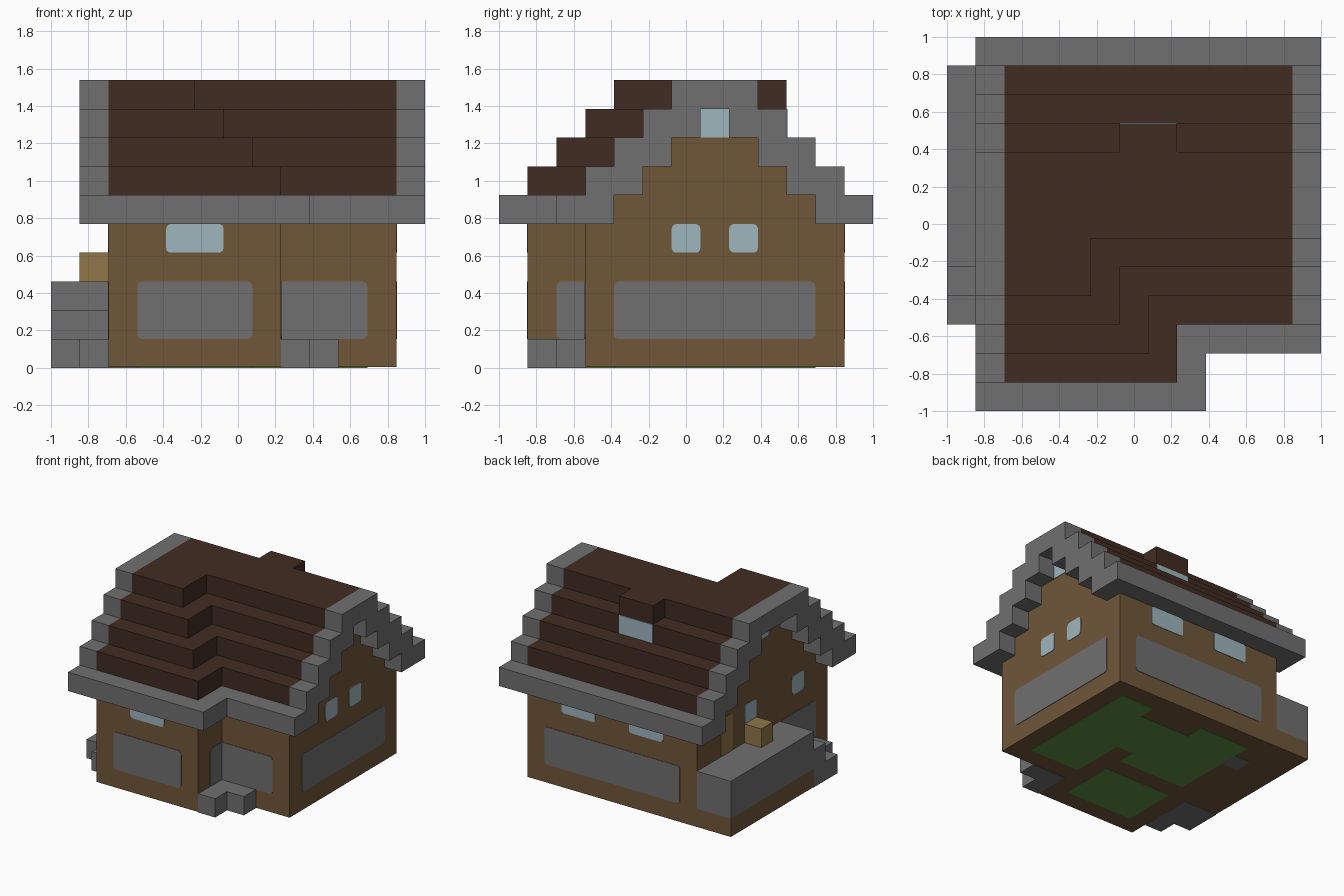
import bpy, bmesh, math
from mathutils import Vector

cube = bpy.data.objects.get("Cube")
if cube:
    bpy.data.objects.remove(cube, do_unlink=True)

U = 2 / 13          # one block; the house is laid out on a 13 x 13 block plan
LIFT = 0.004 / U    # wooden base sits just above the floor patches


def material(name, *rgb):
    lin = [(c / 255 / 12.92) if c < 11 else ((c / 255 + 0.055) / 1.055) ** 2.4 for c in rgb]
    m = bpy.data.materials.new(name)
    m.use_nodes = True
    m.diffuse_color = (*lin, 1)
    m.node_tree.nodes["Principled BSDF"].inputs["Base Color"].default_value = (*lin, 1)
    return m


WOOD = material("wall wood", 112, 86, 57)
ROOF = material("dark roof wood", 65, 44, 34)
STONE = material("grey stone", 112, 112, 112)
GLASS = material("pale glass", 158, 182, 190)
GOLD = material("golden wood", 145, 118, 74)
GREEN = material("green floor", 93, 143, 67)


def finish(name, bm, *mats):
    bmesh.ops.recalc_face_normals(bm, faces=bm.faces)
    mesh = bpy.data.meshes.new(name)
    bm.to_mesh(mesh)
    bm.free()
    for m in mats:
        mesh.materials.append(m)
    ob = bpy.data.objects.new(name, mesh)
    bpy.context.collection.objects.link(ob)
    return ob


def extrude(bm, points, offset):
    face = bm.faces.new([bm.verts.new(p) for p in points])
    new = bmesh.ops.extrude_face_region(bm, geom=[face])["geom"]
    bmesh.ops.translate(bm, vec=offset, verts=[v for v in new if isinstance(v, bmesh.types.BMVert)])


def add_prism(bm, plan, z0, z1):
    extrude(bm, [(x * U - 1, y * U - 1, z0 * U) for x, y in plan], (0, 0, (z1 - z0) * U))


def prism(name, plan, z0, z1, mat):
    bm = bmesh.new()
    add_prism(bm, plan, z0, z1)
    return finish(name, bm, mat)


def rect(x0, x1, y0, y1):
    return [(x0, y0), (x1, y0), (x1, y1), (x0, y1)]


def blocks(name, mat, *boxes):
    bm = bmesh.new()
    for x0, x1, y0, y1, z0, z1 in boxes:
        add_prism(bm, rect(x0, x1, y0, y1), z0, z1)
    return finish(name, bm, mat)


def house_plan(k):
    """L-shaped plan, shrunk by k blocks from the eaves."""
    return [(2, 1 + k), (8 - k, 1 + k), (8 - k, 3 + k), (12, 3 + k), (12, 12 - k), (2, 12 - k)]


def panel(name, axis, side, at, a0, a1, z0, z1, mat, r0=0.17, r1=0.17):
    """Thin plate on a wall; r0 and r1 round its low and high ends."""
    pts = []
    for a, z, sa, sz, r, start in ((a1, z1, -1, -1, r1, 0), (a0, z1, 1, -1, r0, 90),
                                   (a0, z0, 1, 1, r0, 180), (a1, z0, -1, 1, r1, 270)):
        for step in range(4 if r else 1):
            t = math.radians(start + step * 30)
            pts.append((a + r * (sa + math.cos(t)) if r else a,
                        z + r * (sz + math.sin(t)) if r else z))
    base = at * U - 1 - side * 0.002
    verts = []
    for a, z in pts:
        along = a * U - 1
        verts.append((base, along, z * U) if axis == "x" else (along, base, z * U))
    move = Vector((side, 0, 0) if axis == "x" else (0, side, 0)) * 0.006
    bm = bmesh.new()
    extrude(bm, verts, move)
    return finish(name, bm, mat)


# Walls
prism("walls", house_plan(0), LIFT, 6, WOOD)

# Stepped roof, with wooden gable ends
bm = bmesh.new()
for k in range(4):
    add_prism(bm, house_plan(k), 6 + k, 7 + k)
roof = finish("stepped_roof", bm, ROOF, WOOD)
for f in roof.data.polygons:
    if abs(f.normal.x) > 0.9 and not -0.68 < f.center.x < 0.83:
        f.material_index = 1
blocks("dormer", ROOF, (6, 8, 9, 10, 9, 10))

# Stone eaves
prism("front_eave", [(1, 0), (9, 0), (9, 2), (13, 2), (13, 4), (12, 4), (12, 3), (8, 3),
                     (8, 1), (2, 1), (2, 2), (1, 2)], 5, 6, STONE)
prism("back_eave", [(1, 11), (2, 11), (2, 12), (12, 12), (12, 11), (13, 11), (13, 13), (1, 13)],
      5, 6, STONE)

# Stone gable trim at both ends
for name, x, front in (("left_gable_trim", 12, 3), ("right_gable_trim", 1, 1)):
    steps = [(x, x + 1, front + 3, 9, 9, 10)]
    for k in range(3):
        steps.append((x, x + 1, front + k, front + k + 2, 6 + k, 7 + k))
        steps.append((x, x + 1, 10 - k, 12 - k, 6 + k, 7 + k))
    blocks(name, STONE, *steps)

# Side terrace with its steps, and the front steps
blocks("terrace_base", WOOD, (0, 2, 5, 12, LIFT, 1))
blocks("terrace", STONE, (0, 2, 5, 12, 1, 3))
blocks("terrace_steps", STONE, (0, 2, 3, 5, 0, 1), (1, 2, 2, 3, 0, 1), (0, 2, 4, 5, 1, 2))
blocks("front_steps", STONE, (8, 9, 1, 3, 0, 1), (9, 10, 2, 3, 0, 1))
blocks("terrace_seat", GOLD, (1, 2, 7, 8, 3, 4))

# Stone wall panels
panel("front_bay_panel", "y", -1, 1, 3, 7, 1, 3, STONE)
panel("front_panel", "y", -1, 3, 8, 11, 1, 3, STONE, r0=0)
panel("bay_side_panel", "x", 1, 8, 2, 3, 1, 3, STONE, r1=0)
panel("left_panel", "x", 1, 12, 4, 11, 1, 3, STONE)
panel("right_panel", "x", -1, 2, 2, 5, 1, 3, STONE, r1=0)
panel("back_panel", "y", 1, 12, 3, 11, 1, 3, STONE)

# Windows and door
panel("front_window", "y", -1, 1, 4, 6, 4, 5, GLASS)
for y in (6, 8):
    panel("left_window", "x", 1, 12, y, y + 1, 4, 5, GLASS)
for y in (3, 7):
    panel("right_window", "x", -1, 2, y, y + 1, 4, 5, GLASS)
for x in (4, 8):
    panel("back_window", "y", 1, 12, x, x + 2, 4, 5, GLASS)
panel("left_gable_window", "x", 1, 12, 7, 8, 8, 9, GLASS, 0, 0)
panel("right_gable_window", "x", -1, 2, 6, 7, 8, 9, GLASS, 0, 0)
panel("dormer_window", "y", 1, 10, 6, 8, 8, 9, GLASS, 0, 0)
panel("side_door", "x", -1, 2, 9, 10, 3, 5, GOLD)

# Floor patches on the underside
main_floor = [(11, 11), (9, 11), (9, 10), (6, 10), (6, 11), (3, 11), (3, 6), (7, 6), (7, 7),
              (8, 7), (8, 4), (11, 4)]
prism("main_floor", main_floor, 0, LIFT * 1.2, GREEN)
prism("bay_floor", rect(3, 7, 2, 5), 0, LIFT * 1.2, GREEN)
prism("door_footing", rect(2, 3, 9, 10), 0, LIFT * 1.2, STONE)
